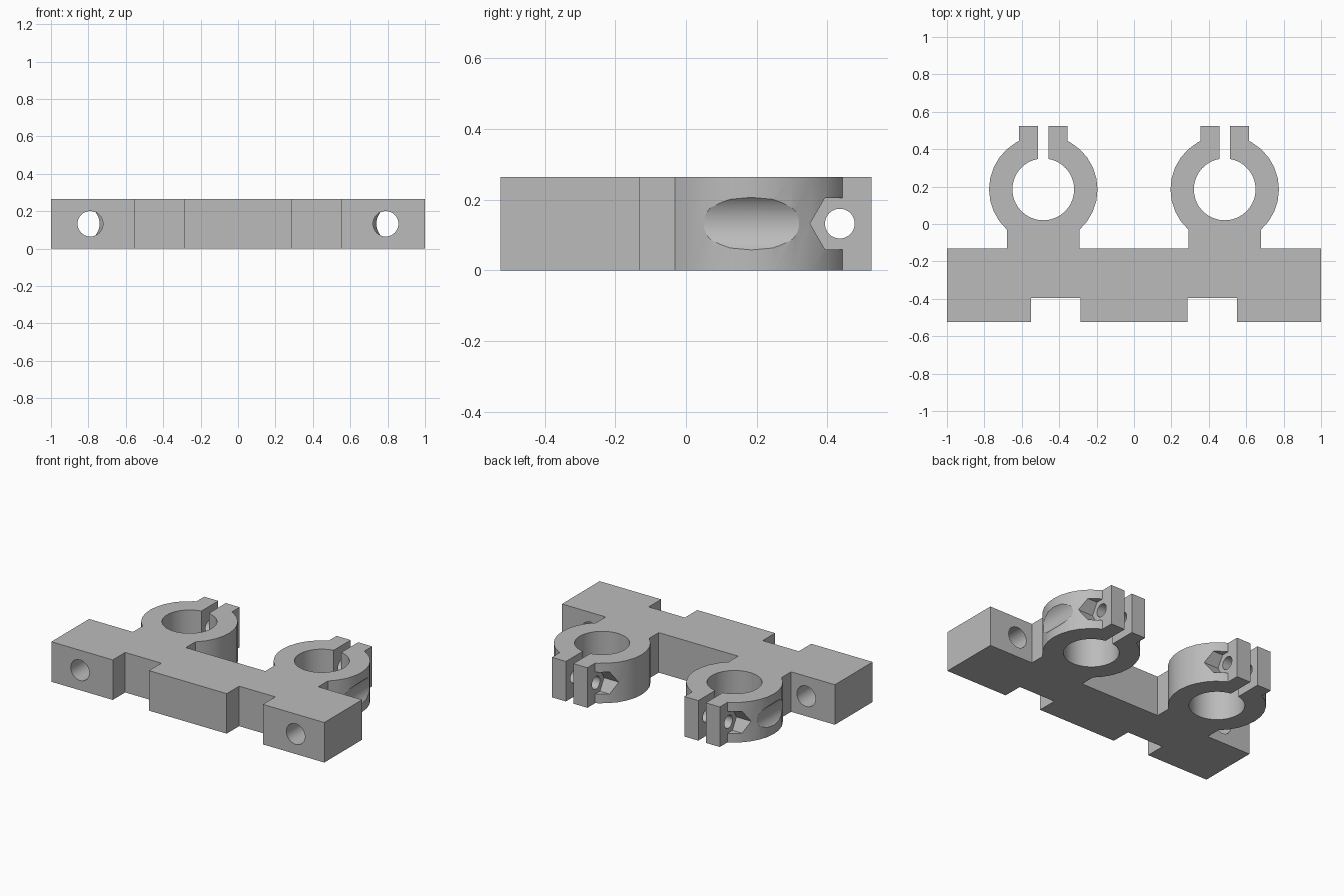
import bpy
import bmesh
import math

default = bpy.data.objects.get("Cube")
if default:
    bpy.data.objects.remove(default, do_unlink=True)

HEIGHT, MID = 0.265, 0.1325
CLAMP_X, CLAMP_Y = 0.485, 0.185
RING_R, BORE_R = 0.29, 0.165
EAR, SLOT, NECK = 0.13, 0.0275, 0.194

grey = bpy.data.materials.new("plain_grey")
grey.use_nodes = True
colour = (0.5, 0.5, 0.5, 1)
grey.diffuse_color = colour
grey.node_tree.nodes["Principled BSDF"].inputs["Base Color"].default_value = colour


def polar(radius, degrees):
    a = math.radians(degrees)
    return radius * math.cos(a), radius * math.sin(a)


def mirrored(points):
    return [(-x, y) for x, y in reversed(points)]


def prism(name, outline, start, end, axis="z"):
    """Extrude a flat outline along an axis."""
    place = {"x": lambda a, b, c: (c, a, b),
             "y": lambda a, b, c: (a, c, b),
             "z": lambda a, b, c: (a, b, c)}[axis]
    bm = bmesh.new()
    low = [bm.verts.new(place(a, b, start)) for a, b in outline]
    high = [bm.verts.new(place(a, b, end)) for a, b in outline]
    bm.faces.new(low)
    bm.faces.new(high)
    for i in range(len(low)):
        j = (i + 1) % len(low)
        bm.faces.new((low[i], low[j], high[j], high[i]))
    bmesh.ops.recalc_face_normals(bm, faces=bm.faces)
    mesh = bpy.data.meshes.new(name)
    bm.to_mesh(mesh)
    bm.free()
    mesh.materials.append(grey)
    obj = bpy.data.objects.new(name, mesh)
    bpy.context.collection.objects.link(obj)
    return obj


def rod(name, centre, radius, start, end, axis, sides=48):
    circle = [polar(radius, 360 * i / sides) for i in range(sides)]
    outline = [(centre[0] + a, centre[1] + b) for a, b in circle]
    return prism(name, outline, start, end, axis)


def cut(body, cutter):
    cutter.hide_render = True
    mod = body.modifiers.new("cut", "BOOLEAN")
    mod.operation = "DIFFERENCE"
    mod.solver = "EXACT"
    mod.object = cutter
    bpy.context.view_layer.objects.active = body
    bpy.ops.object.modifier_apply(modifier=mod.name)
    bpy.data.objects.remove(cutter, do_unlink=True)


# Half of one split clamp: neck, faceted ring, ear, slot, round bore
slot_angle = math.degrees(math.asin(SLOT / BORE_R))
half = [(NECK, -0.315)]
half += [polar(RING_R, d) for d in range(-48, 61, 12)]
half += [(EAR, 0.258), (EAR, 0.34), (SLOT, 0.34)]
steps = 32
top = 90 - slot_angle
half += [polar(BORE_R, top - (top + 90) * i / steps) for i in range(steps)]
clamp = half + [(0, -BORE_R)] + mirrored(half)

# Notched bar with a clamp on each side, as one outline
side = [(0.285, -0.525), (0.285, -0.395), (0.55, -0.395),
        (0.55, -0.525), (1, -0.525), (1, -0.13)]
side += [(CLAMP_X + x, CLAMP_Y + y) for x, y in clamp]
body = prism("clamp_bracket", side + mirrored(side), 0, HEIGHT)

# Mounting holes through the bar and the tool clearance beside each ring
for s in (-1, 1):
    cut(body, rod("mounting_hole", (s * 0.79, MID), 0.068, -0.6, -0.06, "y"))
    cut(body, rod("clearance", (s * 0.837, MID), 0.097, -0.06, 0.6, "y"))

# Clamp screw hole through all ears
cut(body, rod("screw_hole", (0.435, MID), 0.042, -1.1, 1.1, "x"))

# Hexagonal seats on both sides of each clamp
for cx in (-CLAMP_X, CLAMP_X):
    for s in (-1, 1):
        cut(body, rod("hex_seat", (0.435, MID), 0.084,
                      cx + s * (EAR + 0.0002), cx + s * 0.3, "x", 6))

bpy.ops.object.select_all(action="DESELECT")
body.select_set(True)
bpy.context.view_layer.objects.active = body
bpy.ops.object.shade_smooth_by_angle(angle=math.radians(30))
